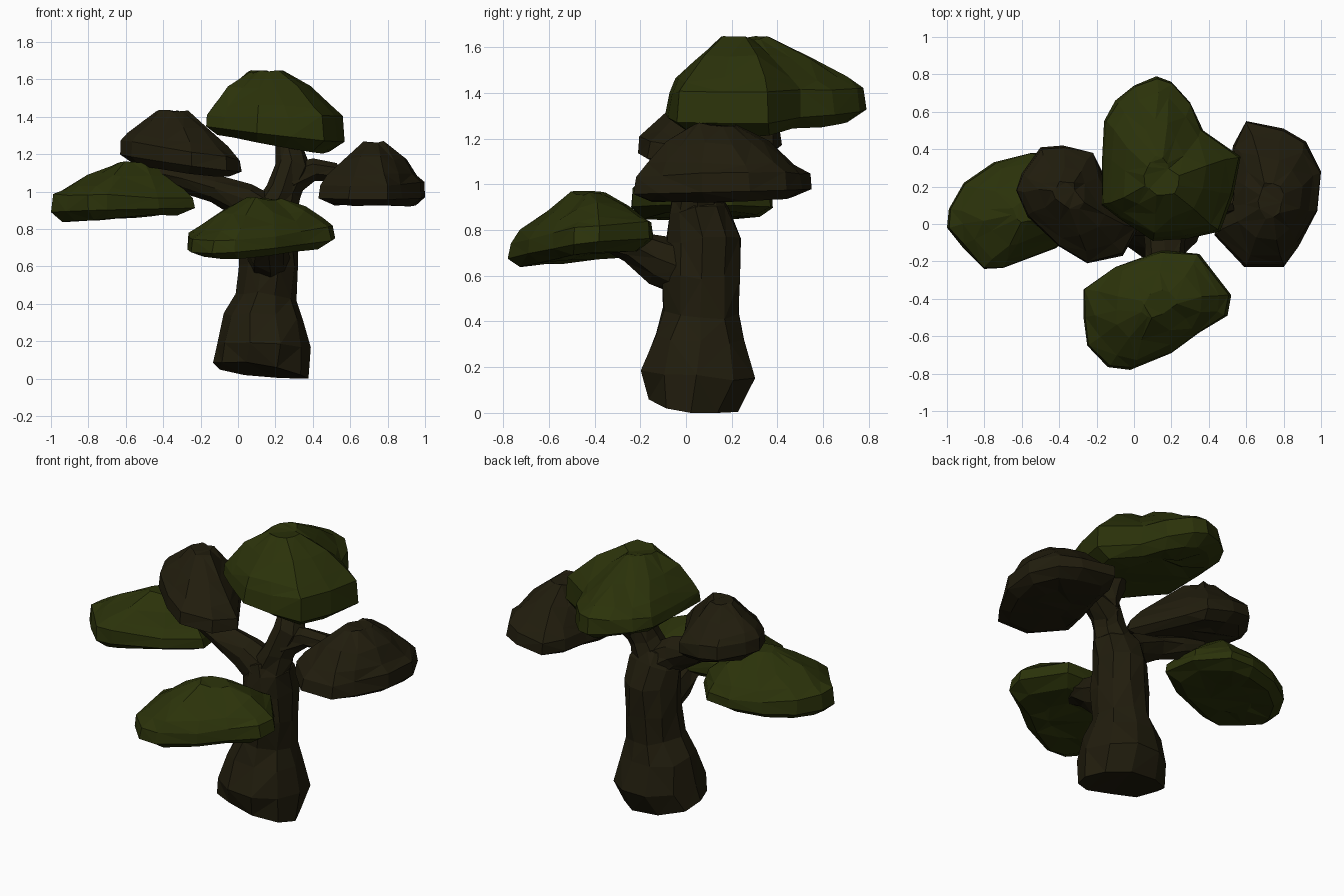
import bpy, bmesh, math, random
from mathutils import Vector

random.seed(4)
cube = bpy.data.objects.get("Cube")
if cube:
    bpy.data.objects.remove(cube, do_unlink=True)


def make_material(name, color):
    mat = bpy.data.materials.new(name)
    mat.use_nodes = True
    mat.diffuse_color = color
    mat.node_tree.nodes["Principled BSDF"].inputs["Base Color"].default_value = color
    return mat


green = make_material("leaf green", (0.024, 0.032, 0.003, 1))
brown = make_material("bark brown", (0.015, 0.012, 0.004, 1))


def loft(name, rings, mat):
    """Skin a stack of equal-length vertex rings, cap both ends, facet it."""
    bm = bmesh.new()
    loops = [[bm.verts.new(p) for p in ring] for ring in rings]
    count = len(loops[0])
    for low, high in zip(loops, loops[1:]):
        for i in range(count):
            j = (i + 1) % count
            bm.faces.new((low[i], low[j], high[j], high[i]))
    bm.faces.new(loops[0][::-1])
    bm.faces.new(loops[-1])
    bmesh.ops.triangulate(bm, faces=bm.faces[:])
    bmesh.ops.recalc_face_normals(bm, faces=bm.faces[:])
    mesh = bpy.data.meshes.new(name)
    bm.to_mesh(mesh)
    bm.free()
    mesh.materials.append(mat)
    obj = bpy.data.objects.new(name, mesh)
    bpy.context.collection.objects.link(obj)


def limb(name, path, sides=8, rough=0.01):
    """Tapered faceted tube; each station is x, y, z, radius, radius."""
    centres = [Vector(s[:3]) for s in path]
    overall = (centres[-1] - centres[0]).normalized()
    ref = Vector((1, 0, 0)) if abs(overall.x) < 0.7 else Vector((0, 1, 0))
    rings = []
    for k, station in enumerate(path):
        ahead = centres[min(k + 1, len(path) - 1)]
        tangent = (ahead - centres[max(k - 1, 0)]).normalized()
        u = (ref - tangent * ref.dot(tangent)).normalized()
        v = tangent.cross(u)
        ring = []
        for i in range(sides):
            a = math.tau * i / sides
            p = centres[k] + u * math.cos(a) * station[3] + v * math.sin(a) * station[4]
            p += Vector([random.uniform(-rough, rough) for _ in range(3)])
            p.z = max(p.z, 0)
            ring.append(p)
        rings.append(ring)
    loft(name, rings, brown)


# Underside, rim and crown levels: plan scale, share of rim height, share of rise, roughness
LEVELS = [(0.4, 0, 0, 0.01), (0.8, 0, 0, 0.01), (1, 0.35, 0, 0), (0.97, 1, 0, 0.008),
          (0.84, 1, 0.22, 0.012), (0.57, 1, 0.6, 0.016), (0.24, 1, 0.96, 0.01)]


def canopy(name, mat, outline, peak, under, rim):
    """Domed clump; under and rim are planes given as height, x slope, y slope."""
    peak = Vector(peak)
    mid = sum((Vector(p) for p in outline), Vector((0, 0))) / len(outline)
    rings = []
    for scale, height, rise, rough in LEVELS:
        hub = mid.lerp(peak.xy, rise)
        ring = []
        for p in outline:
            q = hub + (Vector(p) - mid) * scale
            low, high = (h + sx * (q.x - mid.x) + sy * (q.y - mid.y)
                         for h, sx, sy in (under, rim))
            z = low + (high - low) * height
            z += (peak.z - z) * rise
            ring.append([c + random.uniform(-rough, rough) for c in (q.x, q.y, z)])
        rings.append(ring)
    loft(name, rings, mat)


# Trunk, flared at the foot
limb("trunk", [
    (.12, .035, .04, .265, .2), (.14, .055, .17, .25, .26), (.135, .06, .33, .215, .21),
    (.155, .07, .44, .16, .175), (.17, .07, .6, .155, .175), (.17, .07, .76, .155, .17),
    (.165, .05, .88, .15, .135), (.15, .04, .95, .1, .1)], sides=10)

# Branches
limb("left_side_fork", [
    (.18, .05, .86, .13, .12), (.24, .06, 1.0, .095, .1), (.29, .09, 1.13, .095, .095),
    (.27, .13, 1.23, .075, .08), (.26, .16, 1.31, .065, .07)])
limb("left_side_branch", [
    (.27, .08, 1.06, .09, .09), (.4, .1, 1.115, .065, .055), (.53, .12, 1.1, .055, .045)], sides=7)
limb("right_side_branch", [
    (.17, .05, .85, .12, .12), (.04, .03, .95, .1, .09), (-.13, .03, 1.015, .085, .07),
    (-.28, .06, 1.06, .075, .065), (-.42, .09, 1.09, .06, .045)])
limb("front_branch", [
    (.17, .03, .62, .12, .12), (.17, -.12, .67, .11, .105), (.17, -.24, .73, .1, .075),
    (.15, -.36, .76, .07, .05)])

# Foliage clumps
canopy("top_foliage", green, [
    (-.17, .1), (-.17, .36), (-.16, .55), (-.1, .66), (0, .74), (.12, .79), (.2, .76), (.3, .65),
    (.37, .5), (.57, .36), (.53, .15), (.46, -.04), (.28, -.08), (.1, -.09), (-.08, .03)],
    (.14, .26, 1.65), (1.265, -.18, .02), (1.41, 0, .02))
canopy("right_low_foliage", green, [
    (-1, -.02), (-.92, -.12), (-.8, -.24), (-.7, -.235), (-.42, -.13), (-.23, 0),
    (-.26, .2), (-.4, .37), (-.55, .38), (-.75, .33), (-.91, .22), (-.99, .08)],
    (-.56, .08, 1.16), (.86, .06, 0), (.97, -.03, -.04))
canopy("right_high_foliage", brown, [
    (-.63, .18), (-.6, .27), (-.5, .41), (-.38, .42), (-.22, .38), (-.16, .26),
    (.02, -.03), (-.06, -.17), (-.25, -.21), (-.4, -.12), (-.57, .04)],
    (-.36, .16, 1.44), (1.12, -.12, .03), (1.23, -.15, .03))
canopy("left_foliage", brown, [
    (.43, -.06), (.59, -.23), (.8, -.23), (.88, -.12), (.98, .07), (1, .28),
    (.92, .44), (.8, .51), (.6, .55), (.53, .42), (.5, .25), (.46, .1)],
    (.73, .13, 1.27), (.93, -.02, .03), (1.04, .02, .02))
canopy("front_foliage", green, [
    (-.27, -.35), (-.27, -.5), (-.25, -.65), (-.14, -.765), (-.02, -.78), (.2, -.69),
    (.35, -.58), (.5, -.49), (.52, -.38), (.35, -.16), (.15, -.14), (-.1, -.23)],
    (.13, -.43, .97), (.675, .06, .1), (.785, .06, .12))
